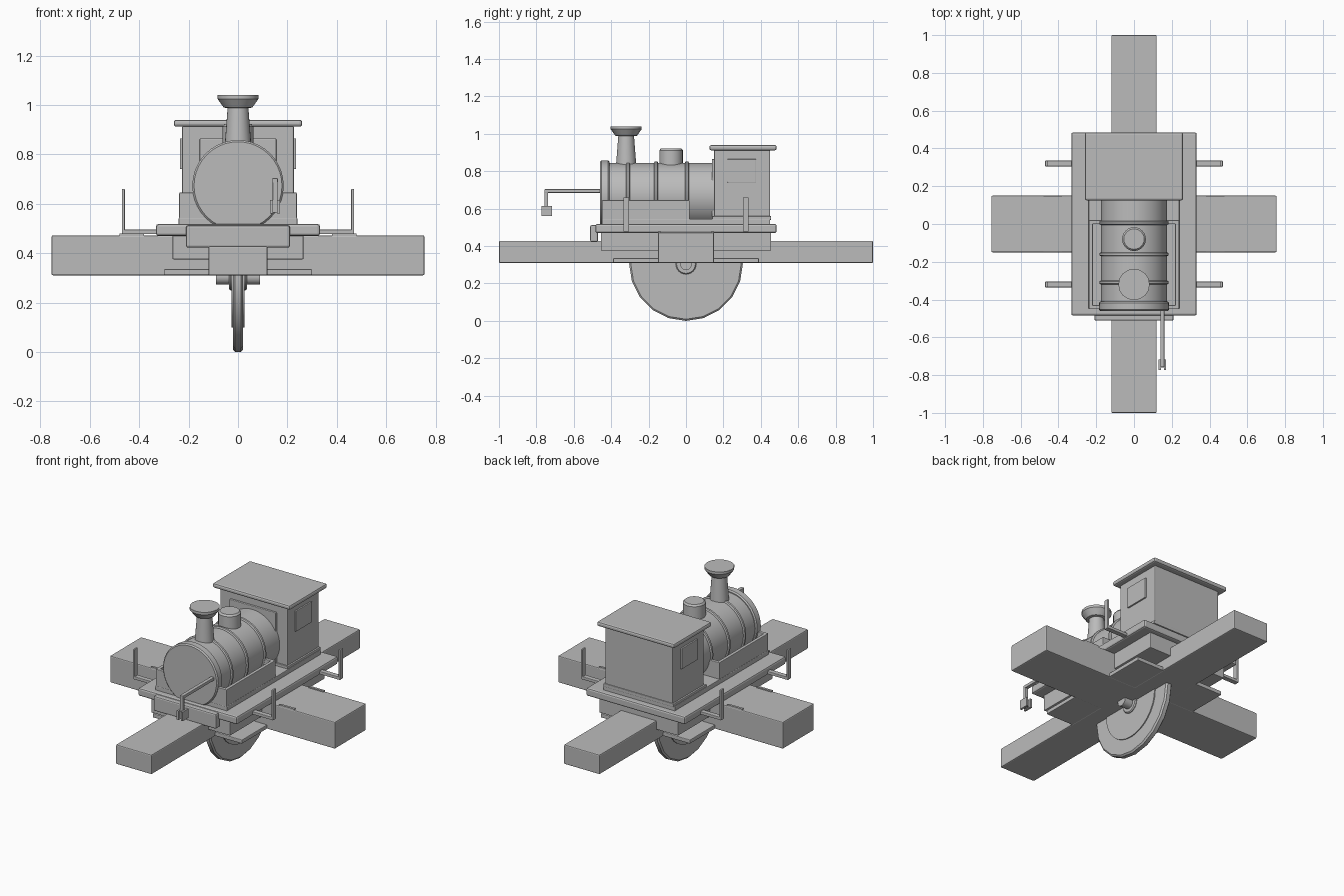
import bpy, math
from mathutils import Vector

grey = bpy.data.materials.new("plain grey")
grey.diffuse_color = (0.5, 0.5, 0.5, 1)


def finish(ob, name, bevel=0.0):
    ob.name = name
    ob.data.materials.append(grey)
    if bevel:
        m = ob.modifiers.new("bevel", 'BEVEL')
        m.width, m.segments, m.limit_method = bevel, 2, 'ANGLE'
    return ob


def box(name, x, y, z, bevel=0.0):
    """Box from (min, max) ranges."""
    lo, hi = Vector((x[0], y[0], z[0])), Vector((x[1], y[1], z[1]))
    bpy.ops.mesh.primitive_cube_add(size=1, location=(lo + hi) / 2)
    ob = bpy.context.object
    for v in ob.data.vertices:
        v.co = v.co * (hi - lo)
    return finish(ob, name, bevel)


def lathe(name, profile, origin, axis, sides=32):
    """Solid of revolution: profile is (radius, distance along axis)."""
    verts, faces = [], []
    for r, d in profile:
        for i in range(sides):
            a = 2 * math.pi * i / sides
            verts.append((r * math.cos(a), r * math.sin(a), d))
    for k in range(len(profile) - 1):
        for i in range(sides):
            j = (i + 1) % sides
            faces.append((k * sides + i, k * sides + j, (k + 1) * sides + j, (k + 1) * sides + i))
    faces.append(tuple(reversed(range(sides))))
    faces.append(tuple(range((len(profile) - 1) * sides, len(profile) * sides)))
    me = bpy.data.meshes.new(name)
    me.from_pydata(verts, [], faces)
    ob = bpy.data.objects.new(name, me)
    bpy.context.collection.objects.link(ob)
    ob.location = origin
    ob.rotation_euler = Vector(axis).to_track_quat('Z', 'Y').to_euler()
    finish(ob, name)
    bpy.ops.object.select_all(action='DESELECT')
    ob.select_set(True)
    bpy.context.view_layer.objects.active = ob
    bpy.ops.object.shade_smooth_by_angle(angle=math.radians(30))
    return ob


# Crossed beams and base plate
box("cross_beam", (-0.755, 0.755), (-0.15, 0.15), (0.31, 0.472), 0.006)
box("long_beam", (-0.12, 0.12), (-1, 1), (0.31, 0.428), 0.006)
box("base_plate", (-0.3, 0.3), (-0.39, 0.39), (0.311, 0.335), 0.004)

# Chassis, deck, bumper, sill
box("chassis", (-0.265, 0.265), (-0.455, 0.455), (0.375, 0.475), 0.004)
box("deck", (-0.332, 0.332), (-0.485, 0.485), (0.47, 0.518), 0.01)
box("bumper", (-0.21, 0.21), (-0.512, -0.47), (0.422, 0.512), 0.008)
box("sill", (-0.24, 0.24), (-0.45, 0.45), (0.51, 0.545), 0.004)

# Boiler with smokebox front and bands
lathe("boiler", [(0.175, -0.42), (0.175, 0.15)], (0, 0, 0.67), (0, 1, 0), 40)
lathe("smokebox", [(0.178, -0.46), (0.185, -0.453), (0.185, -0.417), (0.178, -0.41)],
      (0, 0, 0.673), (0, 1, 0), 40)
for y in (-0.31, -0.16, 0.005):
    lathe("boiler_band", [(0.177, y - 0.01), (0.183, y - 0.006), (0.183, y + 0.006), (0.177, y + 0.01)],
          (0, 0, 0.67), (0, 1, 0), 40)

# Chimney and dome
lathe("chimney", [(0.056, 0.8), (0.052, 0.86), (0.042, 0.99)], (0, -0.32, 0), (0, 0, 1), 24)
lathe("chimney_cap", [(0.05, 0.988), (0.058, 0.99), (0.083, 1.025), (0.083, 1.04)],
      (0, -0.32, 0), (0, 0, 1), 16)
lathe("dome", [(0.063, 0.8), (0.063, 0.912), (0.054, 0.922)], (0, -0.08, 0), (0, 0, 1), 24)

# Cab with roof, front panel and side window panels
box("cab", (-0.226, 0.226), (0.15, 0.45), (0.54, 0.915), 0.005)
box("cab_roof", (-0.26, 0.26), (0.125, 0.485), (0.912, 0.94), 0.01)
box("cab_front_panel", (-0.155, 0.155), (0.138, 0.16), (0.54, 0.865), 0.004)
box("cab_foot", (-0.236, 0.236), (0.14, 0.455), (0.54, 0.56), 0.003)

for s in (-1, 1):
    def side(name, x0, x1, y, z, bevel=0.0):
        box(name, tuple(sorted((s * x0, s * x1))), y, z, bevel)
    side("window_panel", 0.22, 0.235, (0.222, 0.375), (0.74, 0.865), 0.003)
    # Open trays beside the boiler
    side("tray_wall", 0.218, 0.238, (-0.45, 0.02), (0.54, 0.645), 0.003)
    side("tray_front", 0.13, 0.238, (-0.45, -0.43), (0.54, 0.645), 0.003)
    side("tray_back", 0.13, 0.238, (0.0, 0.02), (0.54, 0.645), 0.003)
    # Step brackets and posts, and the small strips on the cross beam
    for t in (-1, 1):
        side("bracket_foot", 0.3, 0.47, (t * 0.32 - 0.015, t * 0.32 + 0.015), (0.477, 0.495), 0.003)
        side("bracket_post", 0.458, 0.47, (t * 0.32 - 0.015, t * 0.32 + 0.015), (0.477, 0.66), 0.003)
        side("beam_strip", 0.38, 0.48, (t * 0.142 - 0.007, t * 0.142 + 0.007), (0.46, 0.479))
    # Side plates of the handle
    box("handle_cheek", (0.15 + s * 0.014 - 0.006, 0.15 + s * 0.014 + 0.006),
        (-0.773, -0.717), (0.56, 0.615))

# Front arm with hanging handle
box("arm", (0.139, 0.161), (-0.757, -0.45), (0.685, 0.704), 0.003)
box("arm_drop", (0.14, 0.16), (-0.757, -0.737), (0.6, 0.704), 0.003)
box("handle_core", (0.14, 0.16), (-0.76, -0.73), (0.565, 0.61))

# Wheel under the model, with raised disc, hub and axle
lathe("wheel_rim", [(0.295, -0.02), (0.304, -0.012), (0.304, 0.012), (0.295, 0.02)],
      (0, 0, 0.304), (1, 0, 0), 20)
lathe("wheel_disc", [(0.206, -0.026), (0.206, 0.026)], (0, 0, 0.304), (1, 0, 0), 32)
lathe("wheel_hub", [(0.05, -0.036), (0.055, -0.03), (0.055, 0.03), (0.05, 0.036)],
      (0, 0, 0.304), (1, 0, 0), 24)
lathe("axle", [(0.032, -0.09), (0.032, 0.09)], (0, 0, 0.304), (1, 0, 0), 20)
